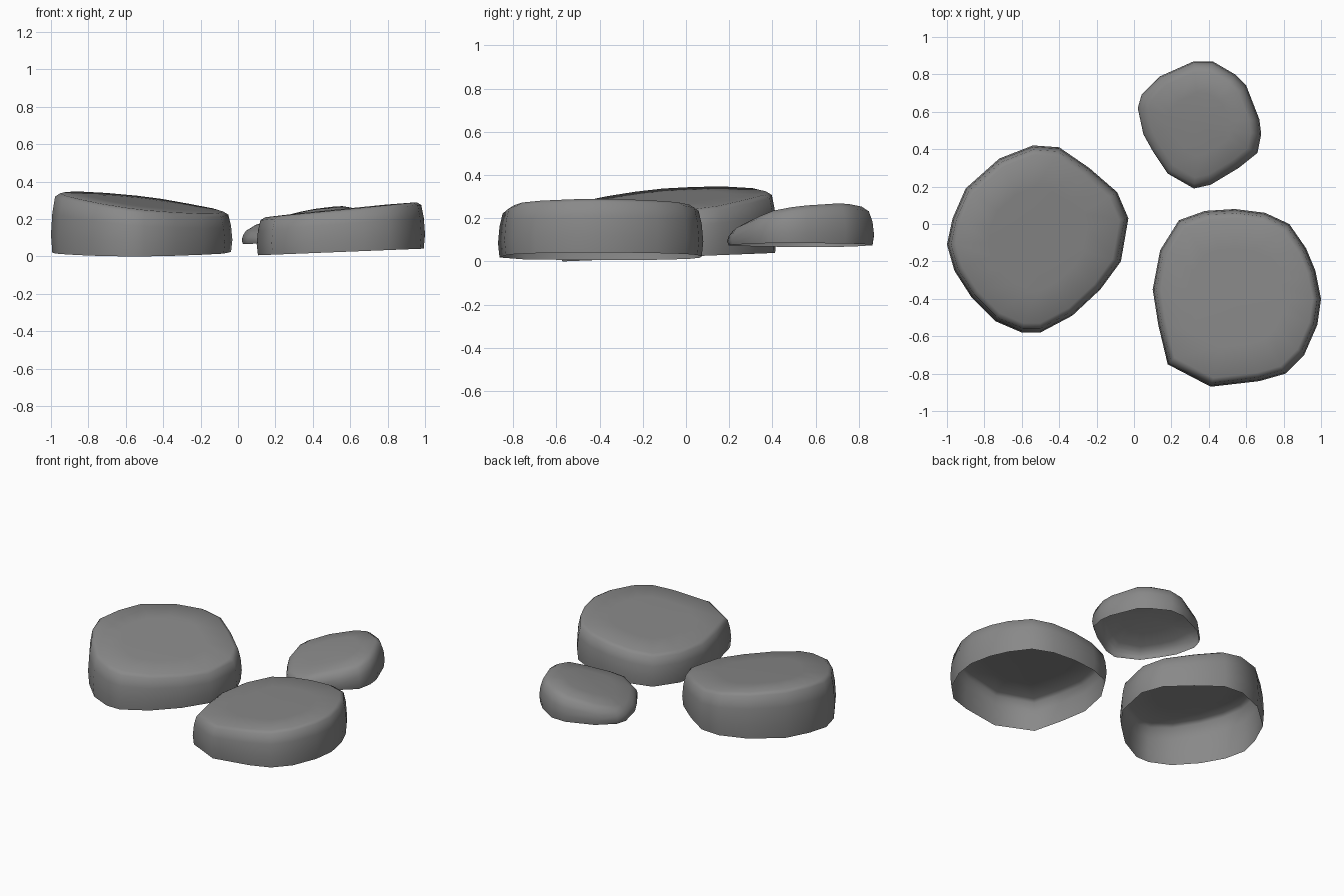
import bpy
import bmesh
from mathutils import Vector

cube = bpy.data.objects.get("Cube")
if cube:
    bpy.data.objects.remove(cube, do_unlink=True)

# One plain grey for all the stones
stone_grey = bpy.data.materials.new("stone_grey")
stone_grey.use_nodes = True
grey = (0.25, 0.25, 0.25, 1)
stone_grey.diffuse_color = grey
stone_grey.node_tree.nodes["Principled BSDF"].inputs["Base Color"].default_value = grey

# Ring profiles: (outline scale, height fraction from underside to top)
CRISP_PROFILE = [(0.985, 0), (1, 0.3), (0.985, 0.65), (0.955, 0.92), (0.9, 0.985), (0.55, 1)]
SOFT_PROFILE = [(0.98, 0), (1, 0.25), (0.98, 0.55), (0.93, 0.82), (0.83, 0.97), (0.5, 1.06)]


def plane_height(plane, offset):
    """Height of a tilted plane (centre height, x slope, y slope)."""
    height, slope_x, slope_y = plane
    return height + slope_x * offset.x + slope_y * offset.y


def make_stone(name, outline, underside, top, profile):
    """Hollow stone: outline rings stacked between two tilted planes, open below."""
    points = [Vector(p) / 100 for p in outline]
    low = Vector((min(p.x for p in points), min(p.y for p in points)))
    high = Vector((max(p.x for p in points), max(p.y for p in points)))
    centre = (low + high) / 2

    bm = bmesh.new()

    def add_vert(offset, fraction):
        base = plane_height(underside, offset)
        z = base + fraction * (plane_height(top, offset) - base)
        return bm.verts.new((*(centre + offset), z))

    rings = [[add_vert((p - centre) * scale, fraction) for p in points]
             for scale, fraction in profile]
    count = len(points)
    for lower, upper in zip(rings, rings[1:]):
        for i in range(count):
            j = (i + 1) % count
            bm.faces.new((lower[i], lower[j], upper[j], upper[i]))

    # Cap
    peak = add_vert(Vector((0, 0)), profile[-1][1])
    for i in range(count):
        bm.faces.new((rings[-1][i], rings[-1][(i + 1) % count], peak))
    for face in bm.faces:
        face.smooth = True

    mesh = bpy.data.meshes.new(name)
    bm.to_mesh(mesh)
    bm.free()
    mesh.materials.append(stone_grey)
    stone = bpy.data.objects.new(name, mesh)
    bpy.context.collection.objects.link(stone)


# Large stone on the model's right, highest at its outer back edge
make_stone(
    "large_stone",
    [(-3, 3), (-9, 17), (-24, 30), (-40, 41), (-54, 42), (-72, 35), (-90, 19),
     (-97, 3), (-100, -11), (-96, -25), (-87, -39), (-74, -52), (-60, -58),
     (-50, -58), (-33, -49), (-18, -35), (-7, -20)],
    underside=(0.02, 0, 0.04), top=(0.29, -0.125, 0.08), profile=CRISP_PROFILE)

# Squarish stone on the model's left, rising outward
make_stone(
    "square_stone",
    [(100, -40), (97, -25), (92, -13), (83, 0), (70, 6), (54, 8), (38, 7),
     (24, 2), (14, -14), (10, -35), (13, -54), (18, -75), (41, -87), (67, -84),
     (81, -80), (91, -70), (98, -54)],
    underside=(0.024, 0.04, 0), top=(0.253, 0.1, 0), profile=CRISP_PROFILE)

# Small stone at the back, raised a little, sloping down to the front and inner side
make_stone(
    "small_stone",
    [(68, 48), (67, 56), (60, 74), (54, 80), (42, 87), (32, 87), (14, 79),
     (4, 69), (2, 62), (5, 48), (10, 39), (18, 27), (32, 19), (41, 21),
     (56, 30), (66, 38)],
    underside=(0.076, 0.03, 0), top=(0.205, 0.21, 0.15), profile=SOFT_PROFILE)
